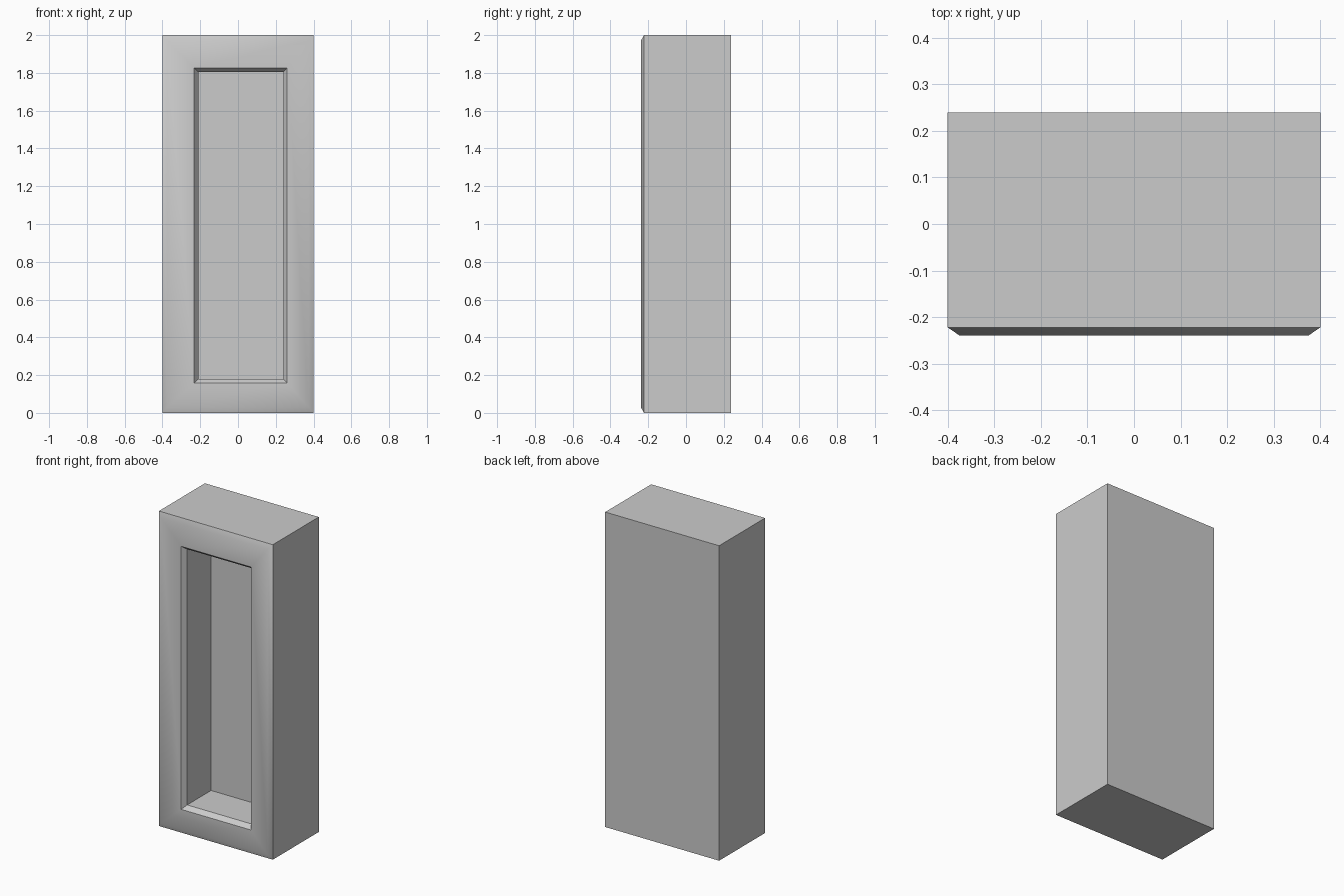
import bpy
import bmesh

if "Cube" in bpy.data.objects:
    bpy.data.objects.remove(bpy.data.objects["Cube"])

# Nested rectangles (x0, x1, z0, z1, y) from the back, round the front, into the recess
C = 0.025
rings = [
    (-0.40, 0.40, 0.0, 2.0, 0.239),               # back
    (-0.40, 0.40, 0.0, 2.0, -0.222),              # outer front edge
    (-0.40 + C, 0.40 - C, C + 0.005, 1.995 - C, -0.239),  # front face
    (-0.232, 0.26, 0.157, 1.827, -0.239),         # opening, outer lip
    (-0.21, 0.24, 0.18, 1.804, -0.21),            # opening, inner lip
    (-0.21, 0.24, 0.18, 1.804, 0.03),             # recess back
]

bm = bmesh.new()
loops = [[bm.verts.new((x, y, z)) for x, z in ((x0, z0), (x1, z0), (x1, z1), (x0, z1))]
         for x0, x1, z0, z1, y in rings]

# Walls between successive rectangles; chamfer and front frame are smooth
for k, (a, b) in enumerate(zip(loops, loops[1:])):
    for i in range(4):
        j = (i + 1) % 4
        bm.faces.new((a[i], a[j], b[j], b[i])).smooth = k in (1, 2)

# Back panel and recess panel
bm.faces.new(loops[0])
bm.faces.new(loops[-1])
bmesh.ops.recalc_face_normals(bm, faces=bm.faces)
for e in bm.edges:
    e.smooth = all(f.smooth for f in e.link_faces)

mesh = bpy.data.meshes.new("recessed_cabinet")
bm.to_mesh(mesh)
bm.free()
bpy.context.collection.objects.link(bpy.data.objects.new("recessed_cabinet", mesh))
